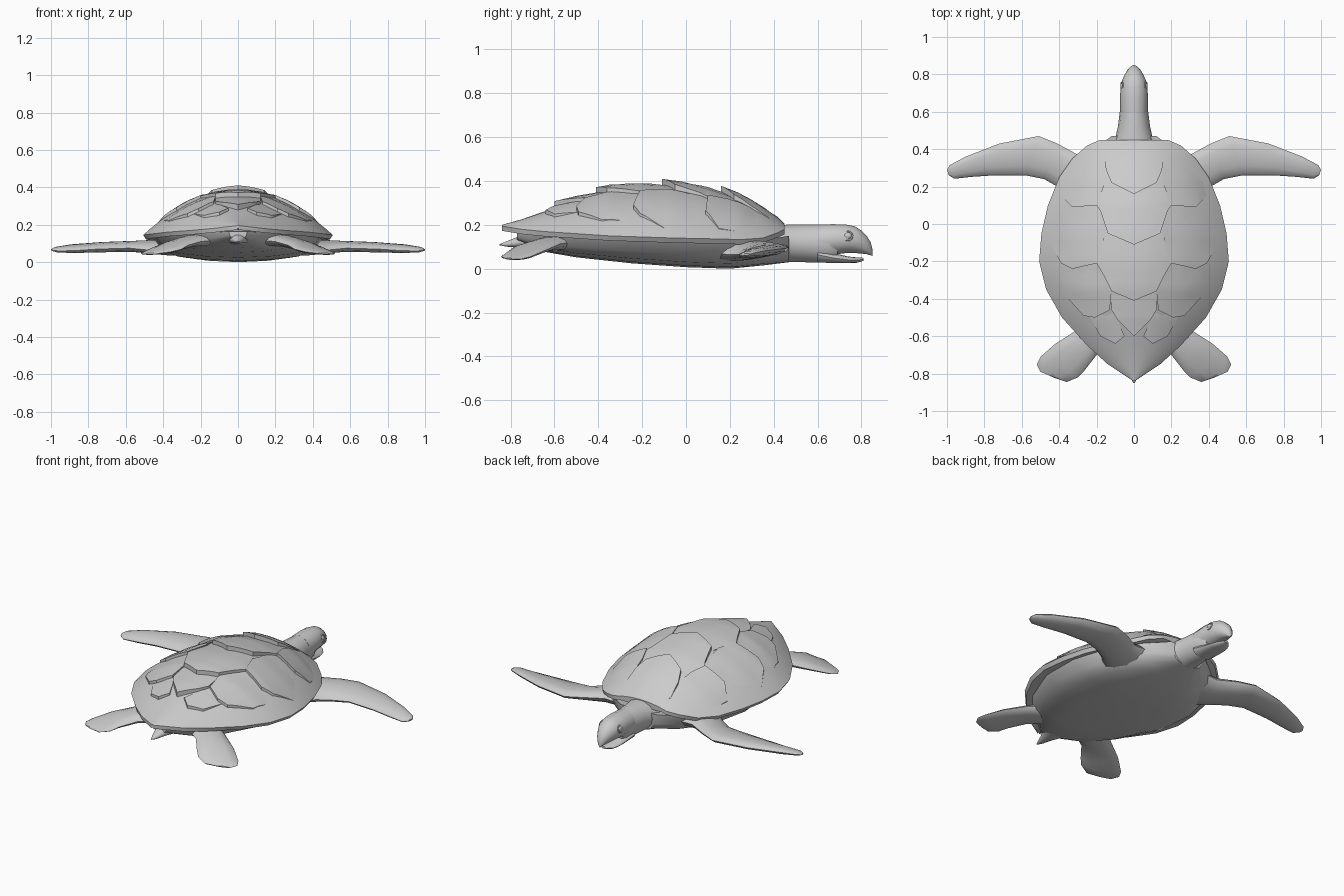
import bpy, bmesh, math
from mathutils import Vector

if "Cube" in bpy.data.objects:
    bpy.data.objects.remove(bpy.data.objects["Cube"])

grey = bpy.data.materials.new("soft_grey")
grey.diffuse_color = (0.6, 0.6, 0.6, 1)
grey.use_nodes = True
grey.node_tree.nodes["Principled BSDF"].inputs["Base Color"].default_value = grey.diffuse_color


def finish(name, bm, angle=40):
    """Turn a bmesh into a named, smooth shaded object."""
    bmesh.ops.recalc_face_normals(bm, faces=bm.faces[:])
    me = bpy.data.meshes.new(name)
    bm.to_mesh(me)
    bm.free()
    me.materials.append(grey)
    ob = bpy.data.objects.new(name, me)
    bpy.context.collection.objects.link(ob)
    bpy.ops.object.select_all(action='DESELECT')
    ob.select_set(True)
    bpy.context.view_layer.objects.active = ob
    bpy.ops.object.shade_smooth_by_angle(angle=math.radians(angle))
    return ob


def loft(name, rings, angle=40):
    """Skin closed rings of equal length and cap both ends."""
    bm = bmesh.new()
    rows = [[bm.verts.new(p) for p in r] for r in rings]
    n = len(rows[0])
    for a, b in zip(rows, rows[1:]):
        for i in range(n):
            j = (i + 1) % n
            bm.faces.new((a[i], a[j], b[j], b[i]))
    bm.faces.new(rows[0])
    bm.faces.new(rows[-1])
    return finish(name, bm, angle)


# Carapace stations: y, half width, rim height, ridge height
SHELL = [(-.84, .004, .195, .20), (-.75, .14, .18, .225), (-.65, .25, .17, .26),
         (-.5, .385, .16, .315), (-.35, .47, .15, .36), (-.2, .507, .145, .38),
         (-.05, .495, .14, .38), (.1, .46, .137, .363), (.25, .40, .133, .325),
         (.35, .33, .14, .28), (.42, .25, .165, .235), (.45, .18, .18, .205)]


def station(y):
    for a, b in zip(SHELL, SHELL[1:]):
        if y <= b[0]:
            t = max(0, (y - a[0]) / (b[0] - a[0]))
            return [p + (q - p) * t for p, q in zip(a, b)]
    return SHELL[-1]


def dome(x, y):
    _, w, rim, top = station(y)
    u = min(1, abs(x) / w)
    return rim + (top - rim) * (1 - u * u), u


rings = []
for y, w, rim, top in SHELL:
    us = [math.sin(math.pi / 2 * i / 8) for i in range(-8, 9)]
    ring = [(u * w, y, dome(u * w, y)[0]) for u in us]
    ring += [(.97 * w, y, rim - .022), (.84 * w, y, rim - .015),
             (-.84 * w, y, rim - .015), (-.97 * w, y, rim - .022)]
    rings.append(ring)
loft("carapace", rings, 35)


def scute(name, outline, lip):
    """Plate that follows the dome, rising towards its rear edge."""
    bm = bmesh.new()
    bm.faces.new([bm.verts.new((x, y, 0)) for x, y in outline])
    bmesh.ops.triangulate(bm, faces=bm.faces[:])
    bmesh.ops.subdivide_edges(bm, edges=bm.edges[:], cuts=3, use_grid_fill=True)
    y0 = min(p[1] for p in outline)
    y1 = max(p[1] for p in outline)
    for v in bm.verts:
        z, u = dome(v.co.x, v.co.y)
        t = (y1 - v.co.y) / (y1 - y0)
        v.co.z = z - .006 + (lip + .006) * t * min(1, (1 - u) * 4)
    border = [e for e in bm.edges if e.is_boundary]
    new = bmesh.ops.extrude_edge_only(bm, edges=border)["geom"]
    for v in new:
        if isinstance(v, bmesh.types.BMVert):
            v.co.z -= .04
    finish(name, bm, 35)


# Ridge scutes: right half outline from the rear point to the front
RIDGE = [[(0, .16), (.12, .22), (.15, .29), (.16, .38), (.1, .42), (0, .43)],
         [(0, -.11), (.14, -.05), (.18, .07), (.2, .1), (.165, .19), (.12, .26), (0, .22)],
         [(0, -.41), (.12, -.36), (.165, -.27), (.2, -.21), (.16, -.09), (.13, 0), (0, -.05)],
         [(0, -.6), (.09, -.51), (.12, -.46), (.12, -.36), (.1, -.32), (0, -.35)]]
for i, half in enumerate(RIDGE):
    scute(f"ridge_scute_{i + 1}", half + [(-x, y) for x, y in half[-2:0:-1]], .03)

# Side scutes, mirrored
SIDE = [[(.33, .09), (.2, .1), (.165, .19), (.15, .29), (.18, .4), (.28, .36), (.36, .25), (.39, .15)],
        [(.39, -.21), (.33, -.24), (.2, -.21), (.16, -.09), (.18, .07), (.2, .13), (.33, .12),
         (.43, .05), (.45, -.1)],
        [(.27, -.49), (.21, -.5), (.13, -.46), (.12, -.36), (.165, -.27), (.2, -.18), (.33, -.2),
         (.42, -.22), (.37, -.38)],
        [(.1, -.64), (.05, -.6), (.09, -.51), (.12, -.44), (.21, -.46), (.24, -.49), (.18, -.6)]]
for i, pts in enumerate(SIDE):
    for s, side in ((1, "right"), (-1, "left")):
        scute(f"{side}_scute_{i + 1}", [(s * x, y) for x, y in pts], .018)

# Belly: y, half width, top, bottom
BELLY = [(-.77, .05, .165, .125), (-.65, .2, .155, .078), (-.5, .33, .145, .052),
         (-.25, .44, .135, .025), (0, .45, .125, .007), (.2, .39, .12, 0),
         (.35, .28, .13, .015), (.47, .12, .15, .03)]
half = [(1, 1), (.9, .5), (.72, .2), (.4, .06)]
loft("belly", [[(w * u, y, b + (t - b) * k) for u, k in half] + [(0, y, b)] +
               [(-w * u, y, b + (t - b) * k) for u, k in half[::-1]]
               for y, w, t, b in BELLY])


def tube(name, rows, sides=14, angle=50):
    """Rounded body along y. Rows: y, half width, top, bottom."""
    loft(name, [[(w * math.cos(a), y, (t + b) / 2 + (t - b) / 2 * math.sin(a))
                 for a in (2 * math.pi * i / sides for i in range(sides))]
                for y, w, t, b in rows], angle)


# Neck, beaked head, jaw and tail
tube("neck", [(.3, .16, .19, .02), (.4, .12, .2, .025), (.46, .1, .203, .028),
              (.52, .086, .203, .028), (.6, .076, .203, .026), (.66, .07, .2, .028),
              (.69, .055, .19, .035)])
tube("head", [(.6, .074, .203, .05), (.67, .075, .205, .062), (.73, .072, .203, .07),
              (.77, .063, .195, .07), (.8, .049, .175, .068), (.825, .034, .15, .065),
              (.843, .018, .12, .06), (.85, .004, .09, .058)])
tube("lower_jaw", [(.6, .07, .1, .027), (.68, .062, .07, .026), (.74, .055, .056, .025),
                   (.78, .042, .052, .027), (.81, .016, .05, .036)])
tube("tail", [(-.58, .13, .17, .08), (-.68, .08, .17, .09), (-.76, .04, .15, .095),
              (-.82, .018, .125, .1), (-.85, .004, .112, .107)], 10)

# Eyes with raised lids
for s, side in ((1, "right"), (-1, "left")):
    spot = Vector((s * .064, .738, .15))
    bpy.ops.mesh.primitive_uv_sphere_add(segments=12, ring_count=8, radius=.016, location=spot)
    eye = bpy.context.object
    eye.name = side + "_eye"
    eye.scale = (.55, 1.1, .9)
    bpy.ops.object.shade_smooth()
    bpy.ops.mesh.primitive_torus_add(major_segments=16, minor_segments=6, major_radius=.021,
                                     minor_radius=.004, location=spot,
                                     rotation=(0, s * math.radians(75), 0))
    lid = bpy.context.object
    lid.name = side + "_eyelid"
    bpy.ops.object.shade_smooth()
    for ob in (eye, lid):
        ob.data.materials.append(grey)


def flipper(name, rows, s):
    """Blade from leading point, trailing point and thickness rows."""
    rings = []
    for lead, trail, th in rows:
        a, b = Vector(lead), Vector(trail)
        ring = []
        for i in range(12):
            ang = 2 * math.pi * i / 12
            p = (a + b) / 2 + (a - b) / 2 * math.cos(ang)
            p.z += th / 2 * math.sin(ang)
            ring.append((s * p.x, p.y, p.z))
        rings.append(ring)
    loft(name, rings, 50)


FRONT = [((.15, .38, .10), (.3, .1, .07), .10), ((.3, .37, .10), (.41, .2, .065), .085),
         ((.41, .43, .1), (.48, .24, .065), .068), ((.51, .47, .095), (.58, .26, .075), .058),
         ((.72, .43, .09), (.75, .26, .07), .052), ((.9, .36, .082), (.87, .252, .062), .042),
         ((.985, .315, .073), (.96, .242, .06), .026), ((1, .29, .067), (.99, .26, .064), .01)]
REAR = [((.22, -.5, .12), (.1, -.64, .12), .07), ((.31, -.57, .115), (.2, -.7, .11), .062),
        ((.42, -.64, .085), (.27, -.79, .09), .05), ((.5, -.71, .055), (.3, -.82, .07), .036),
        ((.52, -.75, .045), (.36, -.845, .055), .02), ((.5, -.79, .043), (.42, -.825, .048), .008)]
for s, side in ((1, "right"), (-1, "left")):
    flipper(side + "_front_flipper", FRONT, s)
    flipper(side + "_rear_flipper", REAR, s)
